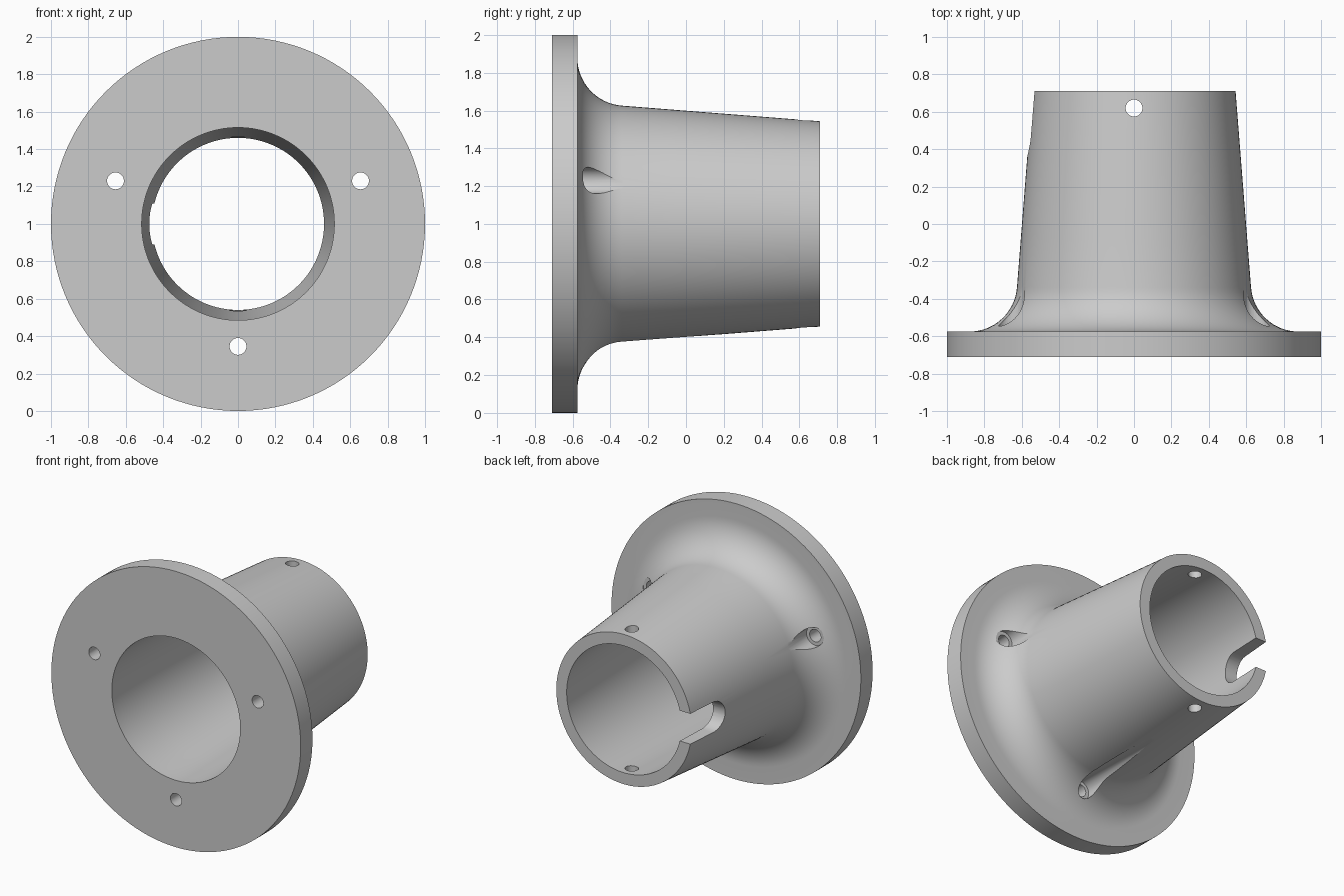
import bpy, bmesh
from math import sin, cos, pi, radians
from mathutils import Matrix, Vector

if "Cube" in bpy.data.objects:
    bpy.data.objects.remove(bpy.data.objects["Cube"])

FRONT, REAR, AXIS = -0.71, 0.71, 1.0
SEGMENTS = 128

grey = bpy.data.materials.new("plain grey")
grey.use_nodes = True
colour = (0.6, 0.6, 0.6, 1)
grey.diffuse_color = colour
grey.node_tree.nodes["Principled BSDF"].inputs["Base Color"].default_value = colour


def new_object(name, bm):
    bmesh.ops.recalc_face_normals(bm, faces=bm.faces)
    mesh = bpy.data.meshes.new(name)
    bm.to_mesh(mesh)
    bm.free()
    obj = bpy.data.objects.new(name, mesh)
    bpy.context.collection.objects.link(obj)
    mesh.materials.append(grey)
    return obj


def lathe(name, profile):
    """Spin a closed (radius, y) profile round the horizontal axis."""
    bm = bmesh.new()
    rings = []
    for i in range(SEGMENTS):
        a = 2 * pi * i / SEGMENTS
        rings.append([bm.verts.new((r * sin(a), y, AXIS + r * cos(a))) for r, y in profile])
    n = len(profile)
    for i in range(SEGMENTS):
        a, b = rings[i], rings[(i + 1) % SEGMENTS]
        for j in range(n):
            k = (j + 1) % n
            bm.faces.new((a[j], a[k], b[k], b[j]))
    return new_object(name, bm)


def rod(name, start, end, radius):
    """Cylinder between two points."""
    start, end = Vector(start), Vector(end)
    axis = end - start
    turn = axis.to_track_quat('Z', 'Y').to_matrix().to_4x4()
    bm = bmesh.new()
    bmesh.ops.create_cone(bm, cap_ends=True, segments=32, radius1=radius, radius2=radius,
                          depth=axis.length, matrix=Matrix.Translation((start + end) / 2) @ turn)
    return new_object(name, bm)


# Flange, fillet and tapered socket as one turned profile
def bore(y):
    return 0.515 - 0.041 * (y + 0.63)


fillet_r, fillet_y, fillet_size, taper = 0.88, -0.32, 0.255, radians(4.4)
profile = [(0.515, FRONT), (1, FRONT), (1, -0.575)]
steps = 16
for i in range(steps + 1):
    a = pi * 1.5 + (taper - pi / 2) * i / steps
    profile.append((fillet_r + fillet_size * cos(a), fillet_y + fillet_size * sin(a)))
r0, y0 = profile[-1]
for i in range(1, 5):
    t = i / 4
    profile.append((r0 + (0.543 - r0) * t, y0 + (REAR - y0) * t))
for y in (REAR, 0.35, 0, -0.35, -0.63):
    profile.append((bore(y), y))
body = lathe("flanged_socket", profile)

# Screw holes with counterbores that run back into the fillet
cutters = []
for x, z in ((-0.655, 1.23), (0.655, 1.23), (0, 0.345)):
    cutters.append(rod("screw_hole", (x, -1, z), (x, 0, z), 0.045))
    cutters.append(rod("counterbore", (x, -0.545, z), (x, 1, z), 0.07))

# Cross pin hole near the rear
cutters.append(rod("pin_hole", (0, 0.62, 0), (0, 0.62, 2), 0.045))

# Round ended slot, open at the rear on the right side
bm = bmesh.new()
half, slot_y = 0.11, 0.475
outline = [(1, AXIS + half)]
for i in range(17):
    a = pi / 2 + pi * i / 16
    outline.append((slot_y + half * cos(a), AXIS + half * sin(a)))
outline.append((1, AXIS - half))
face = bm.faces.new([bm.verts.new((-0.8, y, z)) for y, z in outline])
side = bmesh.ops.extrude_face_region(bm, geom=[face])
bmesh.ops.translate(bm, vec=(0.6, 0, 0),
                    verts=[v for v in side["geom"] if isinstance(v, bmesh.types.BMVert)])
cutters.append(new_object("slot", bm))

# Cut everything, keep the finished mesh and drop the cutters
for cutter in cutters:
    cutter.hide_render = True
    mod = body.modifiers.new(cutter.name, 'BOOLEAN')
    mod.operation = 'DIFFERENCE'
    mod.solver = 'EXACT'
    mod.object = cutter
bpy.context.view_layer.update()
finished = bpy.data.meshes.new_from_object(
    body.evaluated_get(bpy.context.evaluated_depsgraph_get()))
body.modifiers.clear()
body.data = finished
for cutter in cutters:
    bpy.data.objects.remove(cutter)
finished.materials.clear()
finished.materials.append(grey)
for poly in finished.polygons:
    poly.material_index = 0

bpy.ops.object.select_all(action='DESELECT')
body.select_set(True)
bpy.context.view_layer.objects.active = body
bpy.ops.object.shade_smooth_by_angle(angle=radians(25))
